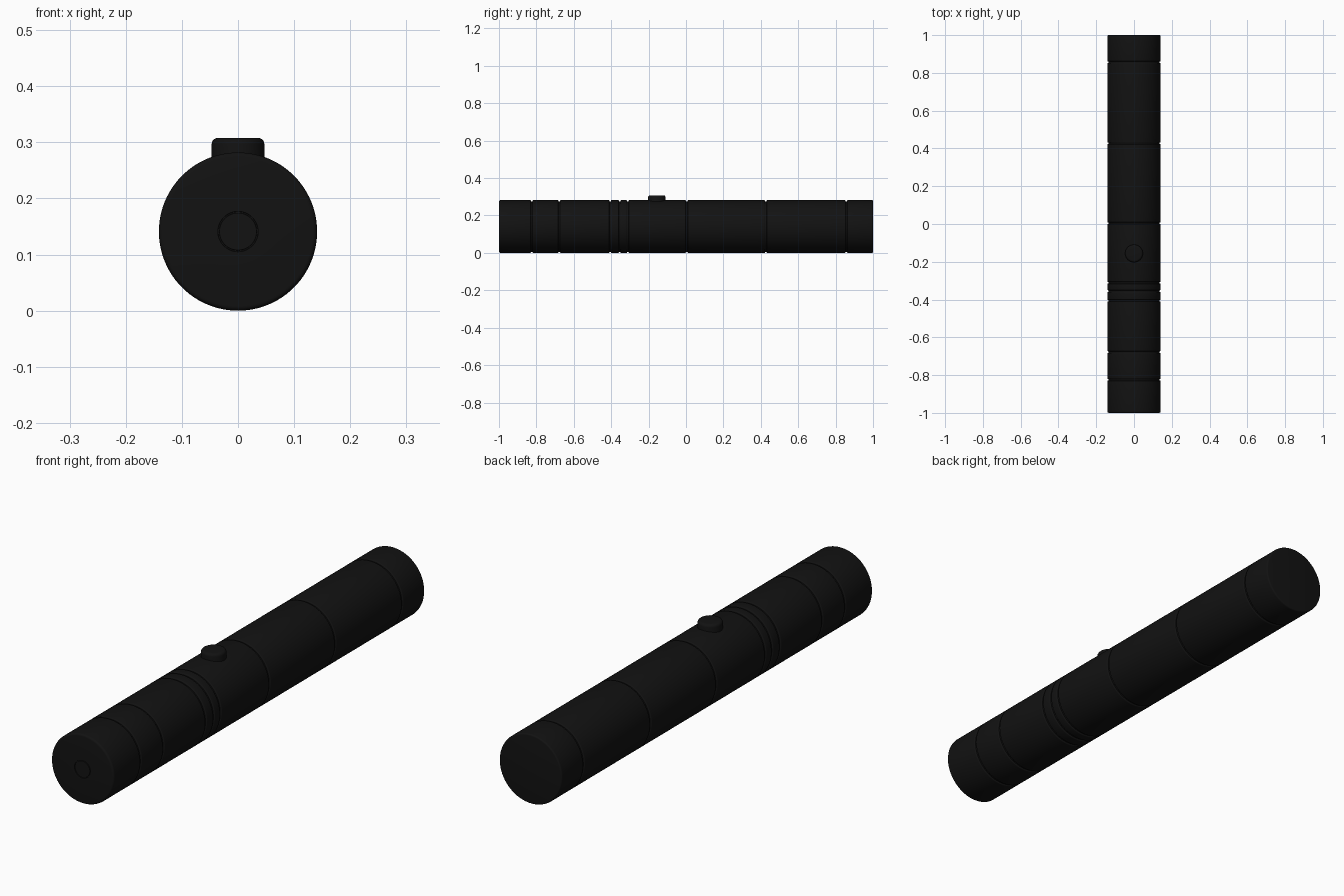
import bpy, math

if "Cube" in bpy.data.objects:
    bpy.data.objects.remove(bpy.data.objects["Cube"])

R, CZ, DEPTH, HALF, EDGE = 0.141, 0.141, 0.006, 0.004, 0.004
SEG = 96


def lathe(name, profile, axis="Y", loc=(0, 0, 0), seg=SEG):
    """Revolve (radius, height) points about an axis; radius 0 closes an end."""
    verts, faces, rings = [], [], []
    for r, h in profile:
        n = 1 if r == 0 else seg
        start = len(verts)
        for i in range(n):
            a = 2 * math.pi * i / seg
            c, s = r * math.cos(a), r * math.sin(a)
            verts.append((s, h, c) if axis == "Y" else (c, s, h))
        rings.append((start, n))
    for (a, na), (b, nb) in zip(rings, rings[1:]):
        for i in range(seg):
            j = (i + 1) % seg
            if na == 1:
                faces.append((a, b + j, b + i))
            elif nb == 1:
                faces.append((a + i, a + j, b))
            else:
                faces.append((a + i, a + j, b + j, b + i))
    mesh = bpy.data.meshes.new(name)
    mesh.from_pydata(verts, [], faces)
    mesh.materials.append(black)
    obj = bpy.data.objects.new(name, mesh)
    obj.location = loc
    bpy.context.collection.objects.link(obj)
    bpy.ops.object.select_all(action="DESELECT")
    obj.select_set(True)
    bpy.context.view_layer.objects.active = obj
    bpy.ops.object.shade_smooth_by_angle(angle=math.radians(35))
    return obj


def corner(r, h, e, side):
    """Quarter round; side -1 rises onto the barrel, +1 falls off it."""
    pts = [(r - e + e * math.cos(t), h - side * e + side * e * math.sin(t))
           for t in (math.pi / 2 * k / 4 for k in range(5))]
    return pts if side > 0 else pts[::-1]


black = bpy.data.materials.new("black_casing")
black.diffuse_color = (0.006, 0.006, 0.006, 1)
black.use_nodes = True
black.node_tree.nodes["Principled BSDF"].inputs["Base Color"].default_value = black.diffuse_color

# Barrel sections, separated by narrow grooves
grooves = [-0.825, -0.678, -0.406, -0.355, -0.311, 0.004, 0.427, 0.857]
names = ["tail_cap", "tail_collar", "rear_barrel", "grip_ring_rear",
         "grip_ring_front", "switch_housing", "mid_barrel", "head_barrel", "lens_bezel"]
bounds = [-1.0] + grooves + [1.0]
for i, name in enumerate(names):
    first, last = i == 0, i == len(names) - 1
    lo = bounds[i] + (0 if first else HALF)
    hi = bounds[i + 1] - (0 if last else HALF)
    if first:
        # End face with a fine ring around the tail button
        prof = [(0, lo), (0.033, lo), (0.0335, lo + 0.003),
                (0.0355, lo + 0.003), (0.036, lo)]
    else:
        prof = [(R - DEPTH, lo)]
    prof += corner(R, lo, 0.008 if first else EDGE, -1)
    prof += corner(R, hi, 0.006 if last else EDGE, 1)
    if last:
        prof += [(0, hi)]
    else:
        # Groove floor reaches the next section
        prof += [(R - DEPTH, hi), (R - DEPTH, hi + 2 * HALF)]
    obj = lathe(name, [(r, -h) for r, h in prof][::-1], loc=(0, 0, CZ))
    obj.scale = (1, -1, 1)
    obj.data.transform(obj.matrix_basis.to_3x3().to_4x4())
    obj.scale = (1, 1, 1)
    obj.matrix_basis.translation = (0, 0, CZ)
    obj.data.flip_normals()

# Push button on top
button = [(0.047, 0.255)] + corner(0.047, 0.308, 0.011, 1) + [(0, 0.308)]
lathe("push_button", button, "Z", (0, -0.156, 0), 48)
